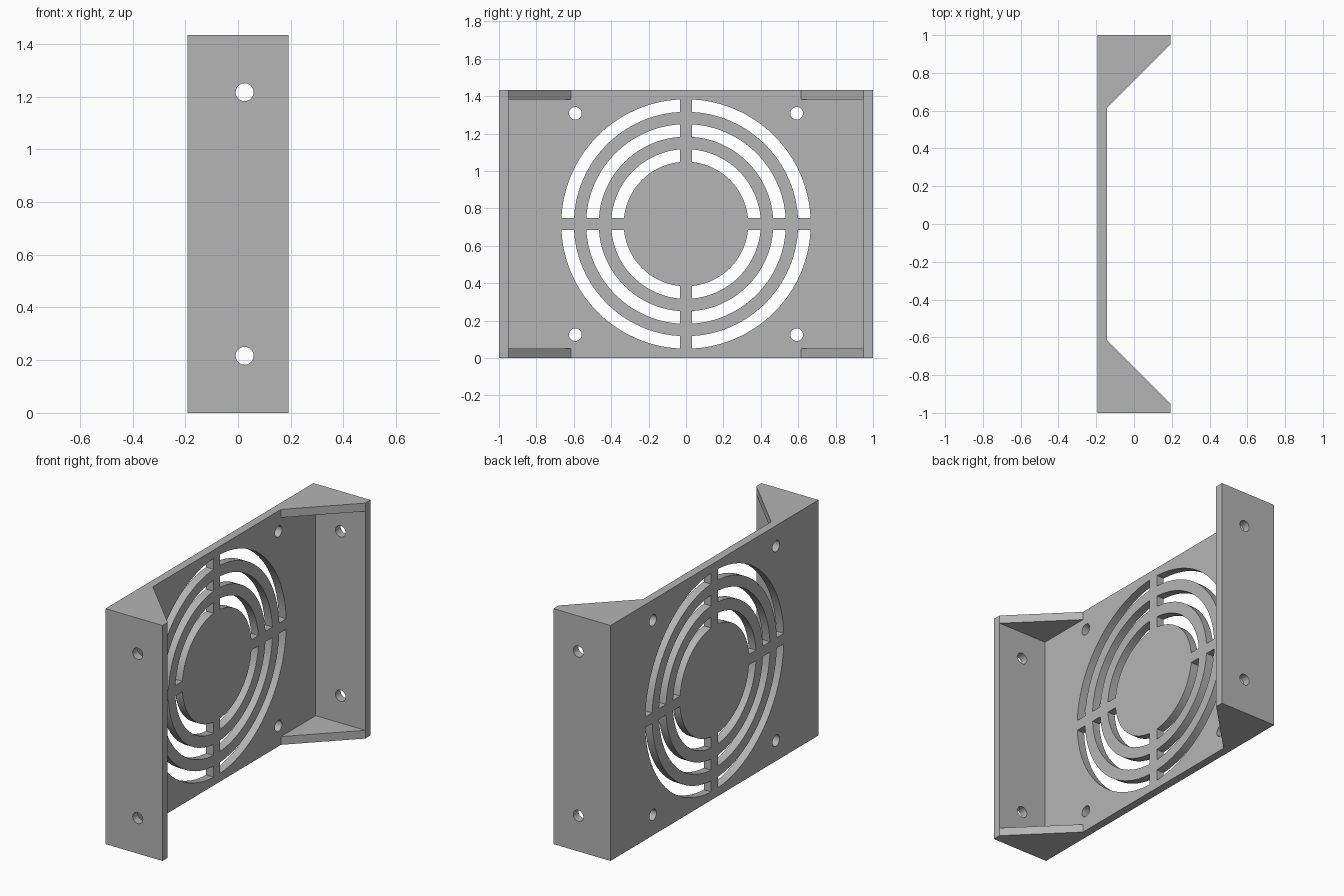
import bpy, bmesh, math
from mathutils import Vector

cube = bpy.data.objects.get("Cube")
if cube:
    bpy.data.objects.remove(cube, do_unlink=True)

# Main dimensions
HEIGHT, WALL = 1.433, 0.05
BACK, FRONT, SIDE = -0.192, 0.192, 1.0
PLATE = BACK + WALL
INNER = SIDE - WALL
SLOPE = INNER - (FRONT - PLATE)
MID = HEIGHT / 2
SPOKE, HOLE = 0.032, 0.034

grey = bpy.data.materials.new("plain grey")
grey.use_nodes = True
colour = (0.46, 0.46, 0.46, 1)
grey.diffuse_color = colour
grey.node_tree.nodes["Principled BSDF"].inputs["Base Color"].default_value = colour


def prism(bm, points, direction):
    """Extrude a closed outline along a direction."""
    face = bm.faces.new([bm.verts.new(p) for p in points])
    new = bmesh.ops.extrude_face_region(bm, geom=[face])["geom"]
    verts = [v for v in new if isinstance(v, bmesh.types.BMVert)]
    bmesh.ops.translate(bm, verts=verts, vec=Vector(direction))


def make_object(name, bm):
    bmesh.ops.recalc_face_normals(bm, faces=bm.faces)
    mesh = bpy.data.meshes.new(name)
    bm.to_mesh(mesh)
    bm.free()
    mesh.materials.append(grey)
    obj = bpy.data.objects.new(name, mesh)
    bpy.context.collection.objects.link(obj)
    return obj


def circle(radius, count=32):
    return [(radius * math.cos(math.tau * i / count),
             radius * math.sin(math.tau * i / count)) for i in range(count)]


def quarter_slot(inner, outer, sy, sz, count=20):
    """Quarter ring outline, trimmed straight beside the spokes."""
    points = []
    for radius, flip in ((outer, False), (inner, True)):
        start = math.asin(SPOKE / radius)
        sweep = math.pi / 2 - 2 * start
        arc = [start + sweep * i / count for i in range(count + 1)]
        for a in (reversed(arc) if flip else arc):
            points.append((sy * radius * math.cos(a), sz * radius * math.sin(a)))
    return points


# Bracket body: plate with a solid wedge at each end
bm = bmesh.new()
half = [(BACK, SIDE), (FRONT, SIDE), (FRONT, INNER), (PLATE, SLOPE)]
outline = half + [(x, -y) for x, y in reversed(half)]
prism(bm, [(x, y, 0) for x, y in outline], (0, 0, HEIGHT))
bracket = make_object("fan_bracket", bm)

# Pockets that leave a side wall and two gussets at each end
bm = bmesh.new()
for s in (-1, 1):
    corners = [(PLATE, SLOPE), (FRONT + 0.1, SLOPE), (FRONT + 0.1, INNER), (PLATE, INNER)]
    prism(bm, [(x, s * y, WALL) for x, y in corners], (0, 0, HEIGHT - 2 * WALL))
pockets = make_object("pocket_cutter", bm)

# Grille slots, fan screw holes and side mounting holes
bm = bmesh.new()
through = (0.15, 0, 0)
for sy in (-1, 1):
    for sz in (-1, 1):
        for inner in (0.333, 0.467, 0.6):
            slot = quarter_slot(inner, inner + 0.067, sy, sz)
            prism(bm, [(BACK - 0.05, y, MID + z) for y, z in slot], through)
        prism(bm, [(BACK - 0.05, sy * 0.592 + y, MID + sz * 0.592 + z)
                   for y, z in circle(HOLE)], through)
        prism(bm, [(0.025 + x, sy * (INNER - 0.05), MID + sz * 0.5 + z)
                   for x, z in circle(HOLE)], (0, sy * 0.15, 0))
openings = make_object("opening_cutter", bm)

# Cut the body, then drop the cutters
bpy.ops.object.select_all(action='DESELECT')
bracket.select_set(True)
bpy.context.view_layer.objects.active = bracket
for cutter in (pockets, openings):
    cutter.hide_render = True
    mod = bracket.modifiers.new(cutter.name, 'BOOLEAN')
    mod.operation, mod.solver, mod.object = 'DIFFERENCE', 'EXACT', cutter
    bpy.ops.object.modifier_apply(modifier=mod.name)
    bpy.data.objects.remove(cutter, do_unlink=True)

bpy.ops.object.shade_smooth_by_angle(angle=math.radians(30))
